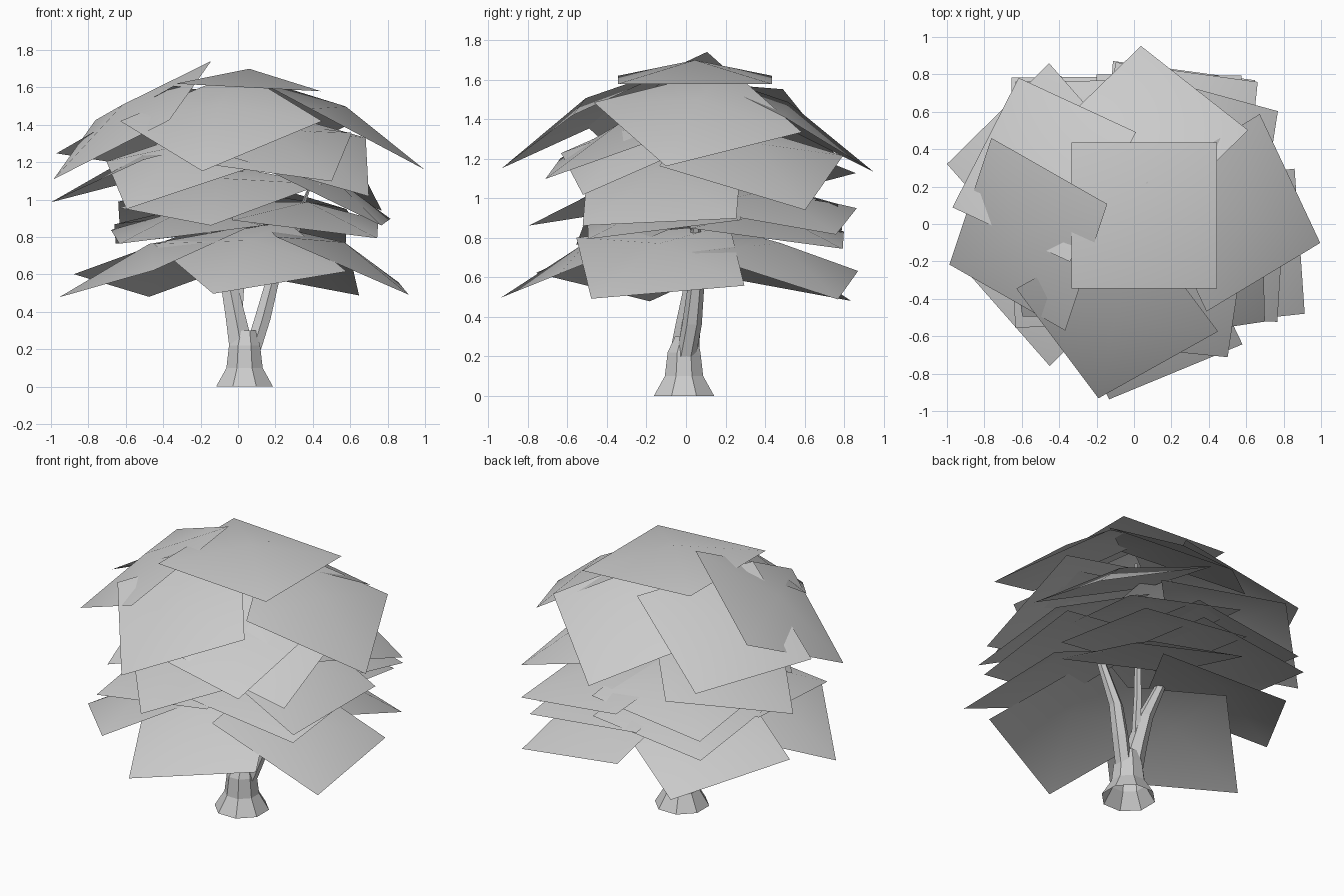
import bpy, bmesh
from math import radians, cos, sin, tau
from mathutils import Matrix, Vector

cube = bpy.data.objects.get("Cube")
if cube:
    bpy.data.objects.remove(cube, do_unlink=True)

grey = bpy.data.materials.new("plain_grey")
grey.use_nodes = True
COLOUR = (0.6, 0.6, 0.6, 1)
grey.diffuse_color = COLOUR
grey.node_tree.nodes["Principled BSDF"].inputs["Base Color"].default_value = COLOUR


def add_object(name, bm, smooth):
    mesh = bpy.data.meshes.new(name)
    for face in bm.faces:
        face.smooth = smooth
    bm.to_mesh(mesh)
    bm.free()
    mesh.materials.append(grey)
    obj = bpy.data.objects.new(name, mesh)
    bpy.context.collection.objects.link(obj)
    return obj


def limb(name, path, sides):
    """Faceted tube, open below, through horizontal rings given as (x, y, z, radius)."""
    bm = bmesh.new()
    rings = []
    for x, y, z, radius in path:
        ring = []
        for i in range(sides):
            angle = tau * (i + 0.5) / sides
            ring.append(bm.verts.new((x + radius * cos(angle), y + radius * sin(angle), z)))
        rings.append(ring)
    for low, high in zip(rings, rings[1:]):
        for i in range(sides):
            j = (i + 1) % sides
            bm.faces.new((low[i], low[j], high[j], high[i]))
    bm.faces.new(rings[-1])
    add_object(name, bm, False)


def leaf_card(name, centre, azimuth, tilt, heading, side=0.78, rise=0.1):
    """Square sheet raised at its middle, tilted down toward the azimuth."""
    bm = bmesh.new()
    bmesh.ops.create_grid(bm, x_segments=1, y_segments=1, size=side / 2)
    middle = bmesh.ops.poke(bm, faces=bm.faces[:])["verts"][0]
    middle.co.z = rise
    turn = (Matrix.Rotation(radians(azimuth), 4, "Z")
            @ Matrix.Rotation(radians(tilt), 4, "Y")
            @ Matrix.Rotation(radians(heading - azimuth), 4, "Z"))
    bm.transform(Matrix.Translation(Vector(centre)) @ turn)
    add_object(name, bm, True)


# Flared trunk and its branches
limb("trunk", [(.035, -.01, 0, .165), (.035, -.01, .1, .105),
               (.035, -.01, .22, .09), (.04, 0, .3, .06)], 8)
limb("right_branch", [(.02, -.01, .2, .075), (-.01, .01, .36, .063),
                      (-.05, .04, .56, .05), (-.18, .05, .85, .03)], 6)
limb("left_branch", [(.08, 0, .2, .05), (.13, .03, .36, .05),
                     (.18, .05, .55, .042), (.32, .05, .86, .025)], 6)
limb("back_branch", [(0, .02, .4, .03), (.02, .06, .65, .025),
                     (.02, .06, 1, .018), (0, .02, 1.6, .01)], 5)
limb("left_twig", [(.3, .05, .82, .02), (.34, -.02, .95, .015), (.38, -.06, 1.06, .008)], 5)

# Foliage tiers: centre, tilt azimuth, tilt, heading
TIERS = {
    "crown_leaf": [
        ((.055, .045, 1.6), 0, 3, 0),
        ((-.565, -.055, 1.425), 201, 35, 156),
        ((-.09, -.46, 1.42), 258, 29, 213),
        ((.53, .06, 1.41), 0, 28, 28),
        ((.06, .47, 1.4), 95, 29, 48),
        ((-.48, .29, 1.4), 145, 28, -26)],
    "upper_leaf": [
        ((-.48, .31, 1.17), 165, 20, 43),
        ((.44, -.12, 1.05), -9, 26, -3),
        ((.36, .33, 1.19), 27, 27, -12),
        ((-.09, -.27, 1.02), 241, 18, 38),
        ((-.28, -.12, 1.2), 231, 27, 5),
        ((.17, -.31, 1.28), -75, 21, -7),
        ((.32, -.22, 1.28), -51, 29, 5)],
    "middle_leaf": [
        ((-.27, -.15, .85), 220, 9, 3),
        ((.36, -.11, .89), -45, 10, 0),
        ((-.27, .4, .86), 130, 10, 0),
        ((-.25, .38, .98), 130, 11, 0),
        ((.24, .43, .95), 38, 14, -7),
        ((.19, .41, .84), 50, 10, 0)],
    "lower_leaf": [
        ((.53, -.13, .68), -7, 24, 5),
        ((.065, -.46, .69), -90, 22, 24),
        ((-.44, -.21, .67), 192, 21, 43),
        ((-.35, .33, .66), 123, 20, 60),
        ((.24, .45, .68), 53, 21, -6)],
}
for tier, cards in TIERS.items():
    for number, card in enumerate(cards, 1):
        leaf_card(f"{tier}_{number}", *card)
